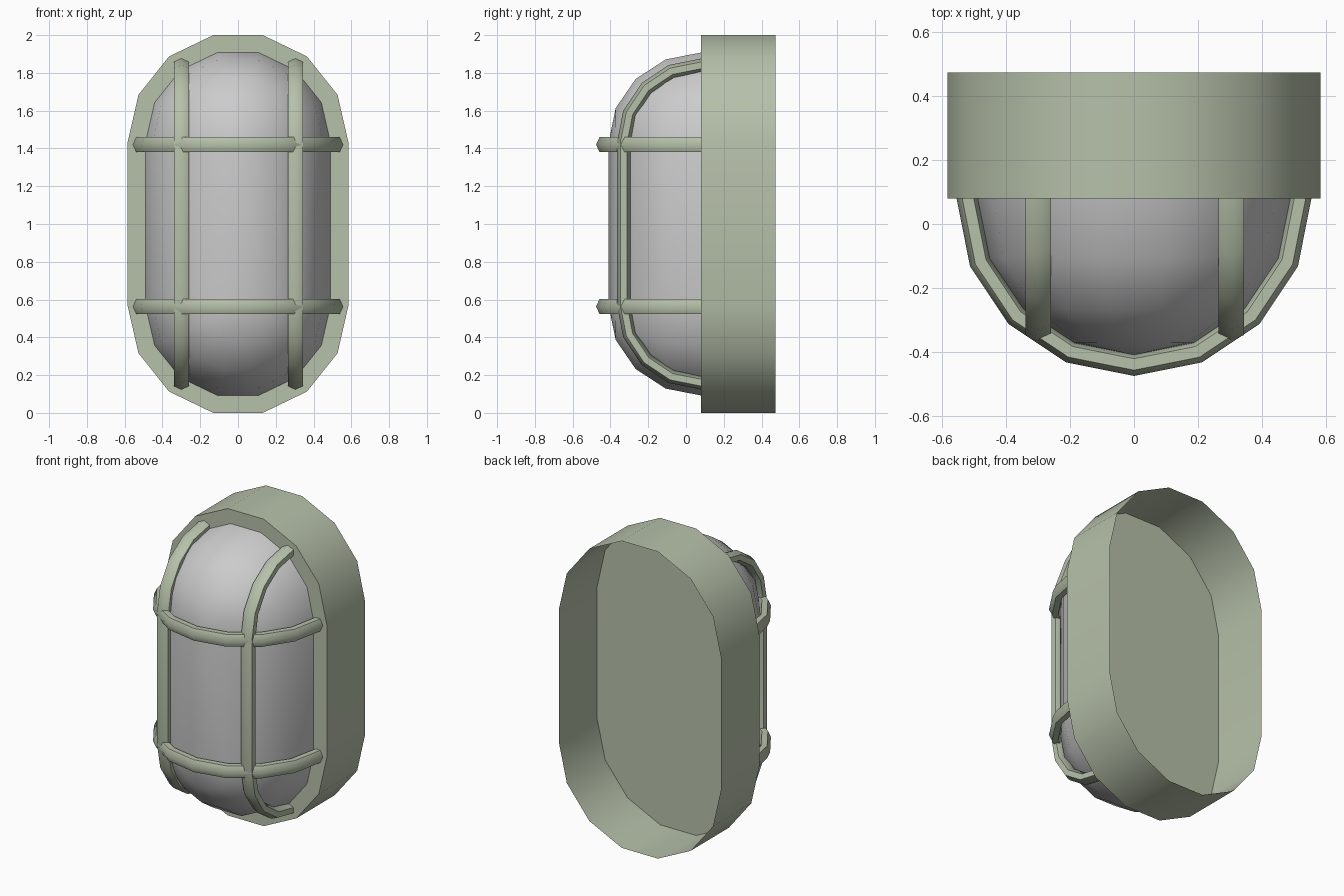
import bpy, bmesh
from math import sin, cos, pi, radians
from mathutils import Vector

if "Cube" in bpy.data.objects:
    bpy.data.objects.remove(bpy.data.objects["Cube"])

SEG = 7                    # segments in each half-round end
TOP, BOTTOM = 1.43, 0.57   # centres of the rounded ends
FACE = 0.08                # y of the housing's front plate

green = bpy.data.materials.new("olive_green")
green.diffuse_color = (0.47, 0.53, 0.40, 1)
green.use_nodes = True
green.node_tree.nodes["Principled BSDF"].inputs["Base Color"].default_value = green.diffuse_color


def finish(name, bm, material=None, angle=35):
    bmesh.ops.remove_doubles(bm, verts=bm.verts, dist=1e-5)
    bmesh.ops.recalc_face_normals(bm, faces=bm.faces)
    mesh = bpy.data.meshes.new(name)
    bm.to_mesh(mesh)
    bm.free()
    obj = bpy.data.objects.new(name, mesh)
    bpy.context.collection.objects.link(obj)
    if material:
        mesh.materials.append(material)
    bpy.ops.object.select_all(action='DESELECT')
    obj.select_set(True)
    bpy.context.view_layer.objects.active = obj
    bpy.ops.object.shade_smooth_by_angle(angle=radians(angle))
    return obj


def stadium(r, y):
    """Oblong outline: two half-round ends joined by straight sides."""
    pts = []
    for start, cz in ((0, TOP), (pi, BOTTOM)):
        for i in range(SEG + 1):
            a = start + pi * i / SEG
            pts.append(Vector((r * cos(a), y, cz + r * sin(a))))
    return pts


def loft(bm, loops, closed=True):
    rings = [[bm.verts.new(p) for p in loop] for loop in loops]
    for a, b in zip(rings, rings[1:]):
        for i in range(len(a)):
            j = (i + 1) % len(a)
            bm.faces.new((a[i], a[j], b[j], b[i]))
    return rings


# Housing: thin open-backed wall with a front plate
bm = bmesh.new()
rings = loft(bm, [stadium(0.585, 0.475), stadium(0.585, FACE)])
bm.faces.new(rings[1])
finish("housing", bm, green)

# Glass dome: rings shrink to a straight ridge
bm = bmesh.new()
loft(bm, [stadium(0.49 * cos(t), FACE - 0.49 * sin(t))
          for t in (pi / 8 * k for k in range(5))])
finish("glass_dome", bm)

# Six-sided bar section: (outward, sideways)
SECTION = [(0.036, 0), (0.018, 0.04), (-0.018, 0.04),
           (-0.036, 0), (-0.018, -0.04), (0.018, -0.04)]


def bar(name, path, side):
    """Sweep the section along (point, outward direction) pairs."""
    bm = bmesh.new()
    rings = loft(bm, [[p + out * u + side * v for u, v in SECTION]
                      for p, out in path])
    bm.faces.new(rings[0])
    bm.faces.new(rings[-1])
    finish(name, bm, green, 62)


# Horizontal guard bars
for label, z in (("upper", 1.42), ("lower", 0.563)):
    path = []
    for k in range(9):
        out = Vector((cos(pi * k / 8), -sin(pi * k / 8), 0))
        path.append((Vector((0, FACE, z)) + out * 0.52, out))
    bar(label + "_guard_bar", path, Vector((0, 0, 1)))

# Vertical guard bars, straight between two quarter arcs
for label, x in (("left", -0.3), ("right", 0.304)):
    path = []
    for cz, steps in ((TOP, range(5)), (BOTTOM, range(4, 9))):
        for k in steps:
            out = Vector((0, -sin(pi * k / 8), cos(pi * k / 8)))
            path.append((Vector((x, FACE, cz)) + out * 0.41, out))
    bar(label + "_guard_bar", path, Vector((1, 0, 0)))
